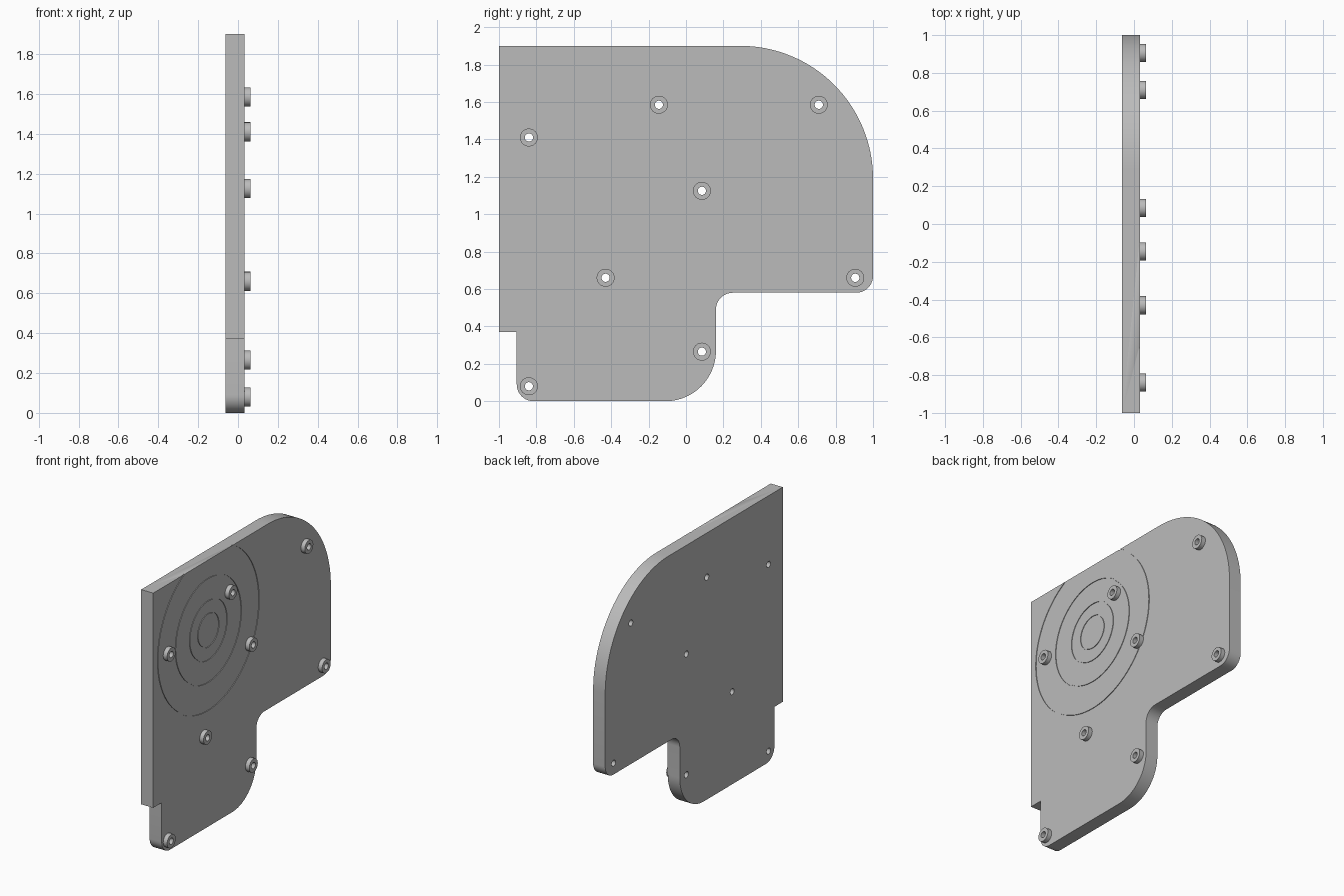
import bpy, bmesh
from math import sin, cos, pi, radians

if "Cube" in bpy.data.objects:
    bpy.data.objects.remove(bpy.data.objects["Cube"], do_unlink=True)

BACK, FACE, TIP = -0.063, 0.032, 0.063
HOLE_R, BOSS_R = 0.022, 0.048

grey = bpy.data.materials.new("plain_grey")
grey.use_nodes = True
colour = (0.5, 0.5, 0.5, 1)
grey.diffuse_color = colour
grey.node_tree.nodes["Principled BSDF"].inputs["Base Color"].default_value = colour


def make_object(name, bm):
    bmesh.ops.recalc_face_normals(bm, faces=bm.faces)
    mesh = bpy.data.meshes.new(name)
    bm.to_mesh(mesh)
    bm.free()
    obj = bpy.data.objects.new(name, mesh)
    bpy.context.collection.objects.link(obj)
    mesh.materials.append(grey)
    return obj


def arc(y, z, r, start, end, steps):
    """Points on an arc in the y-z plane, angles in degrees."""
    angles = [radians(start + (end - start) * i / steps) for i in range(steps + 1)]
    return [(y + r * cos(a), z + r * sin(a)) for a in angles]


def add_prism(bm, outline, x0, x1):
    rings = [[bm.verts.new((x, y, z)) for y, z in outline] for x in (x0, x1)]
    n = len(outline)
    for i in range(n):
        j = (i + 1) % n
        bm.faces.new((rings[0][i], rings[0][j], rings[1][j], rings[1][i]))
    for ring in rings:
        bm.faces.new(ring)


def add_tube(bm, y, z, outer, inner, x0, x1, n):
    loops = []
    for x, r in ((x0, outer), (x1, outer), (x1, inner), (x0, inner)):
        loops.append([bm.verts.new((x, y + r * cos(2 * pi * i / n), z + r * sin(2 * pi * i / n)))
                      for i in range(n)])
    for k in range(4):
        a, b = loops[k], loops[(k + 1) % 4]
        for i in range(n):
            j = (i + 1) % n
            bm.faces.new((a[i], a[j], b[j], b[i]))


def smooth(obj):
    bpy.ops.object.select_all(action="DESELECT")
    obj.select_set(True)
    bpy.context.view_layer.objects.active = obj
    bpy.ops.object.shade_smooth_by_angle(angle=radians(30))


def cut(target, cutter):
    cutter.hide_render = True
    mod = target.modifiers.new("cut", "BOOLEAN")
    mod.operation = "DIFFERENCE"
    mod.solver = "EXACT"
    mod.object = cutter
    bpy.context.view_layer.objects.active = target
    bpy.ops.object.modifier_apply(modifier=mod.name)
    bpy.data.objects.remove(cutter, do_unlink=True)


# Side plate: rounded outline with a stepped lower leg
outline = [(-1, 0.37), (-1, 1.9)]
outline += arc(0.29, 1.19, 0.71, 90, 0, 32)
outline += arc(0.91, 0.67, 0.09, 0, -90, 10)
outline += arc(0.25, 0.49, 0.09, 90, 180, 10)
outline += arc(-0.11, 0.27, 0.27, 0, -90, 20)
outline += arc(-0.815, 0.09, 0.09, -90, -180, 10)
outline += [(-0.905, 0.37)]
bm = bmesh.new()
add_prism(bm, outline, BACK, FACE)
plate = make_object("side_plate", bm)

# Screw holes through the plate
spots = [(-0.84, 1.41), (-0.145, 1.585), (0.71, 1.585), (0.085, 1.125),
         (-0.43, 0.66), (0.905, 0.66), (0.085, 0.265), (-0.84, 0.08)]
bm = bmesh.new()
for y, z in spots:
    add_prism(bm, arc(y, z, HOLE_R, 0, 345, 23), BACK - 0.1, FACE + 0.1)
cut(plate, make_object("hole_cutter", bm))

# Fine concentric grooves on the outer face
bm = bmesh.new()
for r in (0.57, 0.37, 0.21, 0.118):
    add_tube(bm, -0.38, 1.4, r + 0.003, r - 0.003, FACE - 0.005, FACE + 0.02, 96)
cut(plate, make_object("groove_cutter", bm))
smooth(plate)

# Hollow bosses around the holes
for number, (y, z) in enumerate(spots, 1):
    bm = bmesh.new()
    add_tube(bm, y, z, BOSS_R, HOLE_R, FACE, TIP, 24)
    smooth(make_object(f"screw_boss_{number}", bm))
